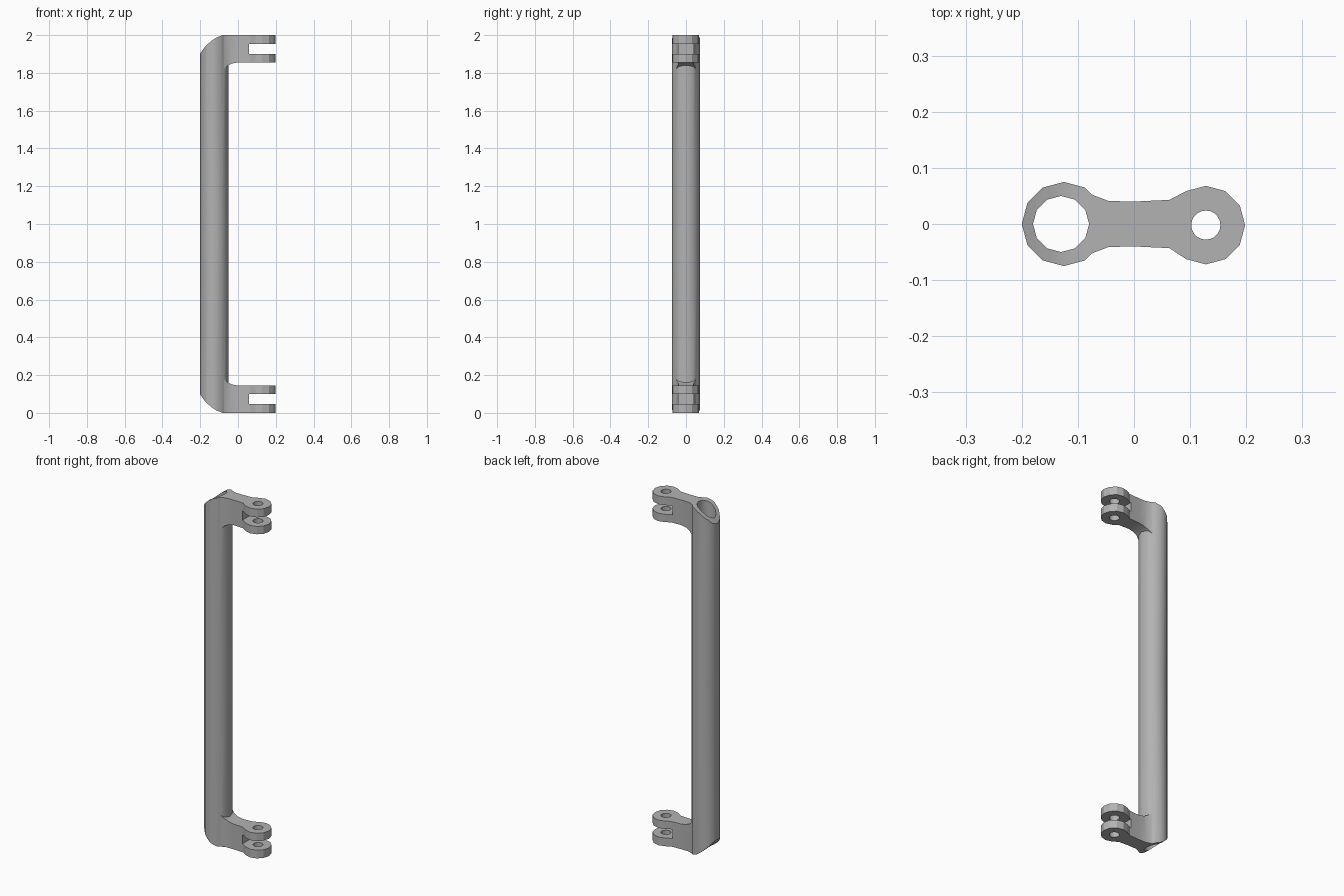
import bpy, bmesh, math

cube = bpy.data.objects.get("Cube")
if cube:
    bpy.data.objects.remove(cube, do_unlink=True)


def prism(name, points, low, high, axis="z"):
    """Extrude a flat outline along z (outline in x, y) or y (outline in x, z)."""
    def place(a, b, h):
        return (a, b, h) if axis == "z" else (a, h, b)
    bm = bmesh.new()
    face = bm.faces.new([bm.verts.new(place(a, b, low)) for a, b in points])
    extruded = bmesh.ops.extrude_face_region(bm, geom=[face])["geom"]
    verts = [g for g in extruded if isinstance(g, bmesh.types.BMVert)]
    bmesh.ops.translate(bm, verts=verts, vec=place(0, 0, high - low))
    bmesh.ops.recalc_face_normals(bm, faces=bm.faces)
    mesh = bpy.data.meshes.new(name)
    bm.to_mesh(mesh)
    bm.free()
    obj = bpy.data.objects.new(name, mesh)
    bpy.context.collection.objects.link(obj)
    return obj


def circle(x, y, radius, sides):
    return [(x + radius * math.cos(math.tau * i / sides),
             y + radius * math.sin(math.tau * i / sides)) for i in range(sides)]


def bake(obj):
    """Replace the mesh by its modified result."""
    graph = bpy.context.evaluated_depsgraph_get()
    mesh = bpy.data.meshes.new_from_object(obj.evaluated_get(graph))
    obj.modifiers.clear()
    obj.data = mesh


def combine(obj, tool, operation):
    mod = obj.modifiers.new(operation.lower(), "BOOLEAN")
    mod.operation = operation
    mod.solver = "EXACT"
    mod.object = tool
    tool.hide_render = True
    bake(obj)
    bpy.data.objects.remove(tool, do_unlink=True)


TUBE_X, EYE_X, EYE_Y = -0.125, 0.128, -0.002

# Upper arm: a waisted link ending in a round eye (z is measured from mid height)
waist = [(-0.1, 0.058), (-0.08, 0.055), (-0.072, 0.051), (-0.045, 0.041),
         (0.0, 0.04), (0.063, 0.043)]
eye = [p for p in circle(EYE_X, EYE_Y, 0.07, 12) if p[0] > 0.08]
eye.sort(key=lambda p: -math.atan2(p[1] - EYE_Y, p[0] - EYE_X))
arm = prism("arm", waist + eye + [(x, -y) for x, y in reversed(waist)], 0.75, 1.05)

# Curved underside of the arm
underside = [(0.3, 0.856), (0.0, 0.856), (-0.03, 0.85), (-0.055, 0.838),
             (-0.08, 0.815), (-0.12, 0.7), (0.3, 0.7)]
combine(arm, prism("underside_cutter", underside, -0.2, 0.2, "y"), "DIFFERENCE")

# Upright tube joined with the arm
frame = prism("link_frame", circle(TUBE_X, 0, 0.075, 12), -0.1, 1.06)
combine(frame, arm, "UNION")

# Rounded outer corner and flat top
corner = [(-0.23, 0.86), (-0.2, 0.903), (-0.175, 0.938), (-0.143, 0.968),
          (-0.115, 0.987), (-0.08, 1.0), (0.3, 1.0), (0.3, 1.2), (-0.23, 1.2)]
combine(frame, prism("corner_cutter", corner, -0.2, 0.2, "y"), "DIFFERENCE")

# Tube bore, pin hole and fork slot
slot = [(0.057, 0.901), (0.3, 0.901), (0.3, 0.953), (0.057, 0.953)]
for cutter in (prism("bore_cutter", circle(TUBE_X - 0.005, 0, 0.05, 12), -0.2, 1.2),
               prism("pin_hole_cutter", circle(EYE_X, EYE_Y, 0.026, 20), 0.7, 1.2),
               prism("slot_cutter", slot, -0.2, 0.2, "y")):
    combine(frame, cutter, "DIFFERENCE")

# Lower half mirrored from the upper half
mirror = frame.modifiers.new("mirror", "MIRROR")
mirror.use_axis = (False, False, True)
mirror.use_bisect_axis = (False, False, True)
bake(frame)
frame.location.z = 1

# Single grey finish
grey = bpy.data.materials.new("plain_grey")
grey.use_nodes = True
colour = (0.45, 0.45, 0.45, 1)
grey.diffuse_color = colour
grey.node_tree.nodes["Principled BSDF"].inputs["Base Color"].default_value = colour
frame.data.materials.clear()
frame.data.materials.append(grey)

# Smooth tube, faceted eyes
bpy.ops.object.select_all(action="DESELECT")
frame.select_set(True)
bpy.context.view_layer.objects.active = frame
bpy.ops.object.shade_smooth_by_angle(angle=math.radians(35))
for poly in frame.data.polygons:
    poly.material_index = 0
    if poly.center.x > 0.06:
        poly.use_smooth = False
